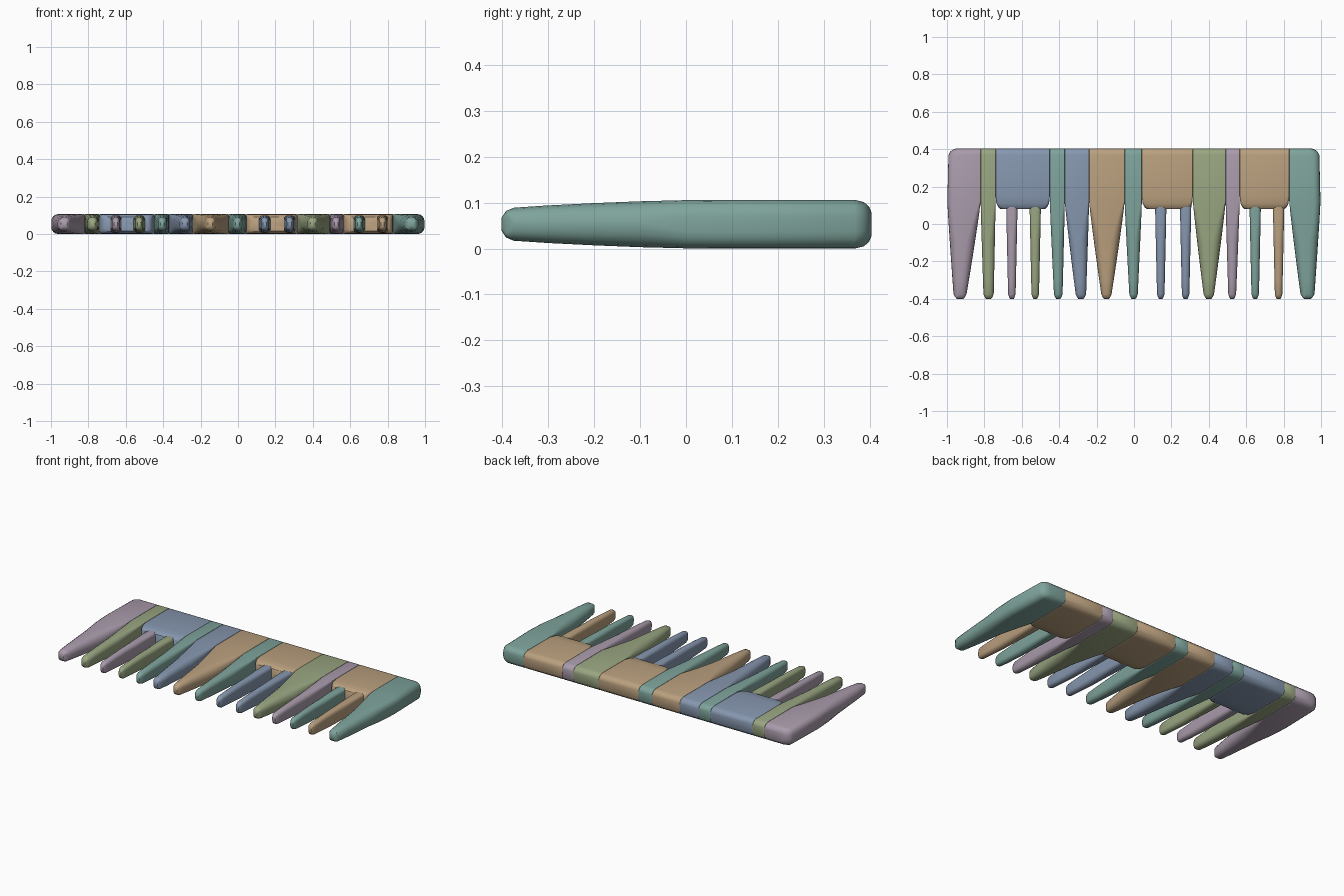
import bpy, bmesh, math

cube = bpy.data.objects.get("Cube")
if cube:
    bpy.data.objects.remove(cube, do_unlink=True)


def material(name, rgb):
    m = bpy.data.materials.new(name)
    m.use_nodes = True
    m.diffuse_color = (*rgb, 1)
    m.node_tree.nodes["Principled BSDF"].inputs["Base Color"].default_value = (*rgb, 1)
    return m


MAUVE = material("mauve", (0.40, 0.33, 0.41))
TEAL = material("teal", (0.21, 0.37, 0.33))
OLIVE = material("olive", (0.32, 0.38, 0.22))
BLUE = material("slate blue", (0.24, 0.31, 0.43))
TAN = material("tan", (0.49, 0.35, 0.21))

MID = 0.053     # height of the centre plane
HALF = 0.053    # half thickness of the spine
BACK = [(0.404, 0.026), (0.399, 0.038), (0.388, 0.048), (0.368, HALF)]


def ring(bm, y, x0, x1, h, r0, r1):
    """Rounded rectangle in the xz plane; r0 and r1 round its two sides."""
    verts = []
    for i, (sx, sz) in enumerate([(1, 1), (-1, 1), (-1, -1), (1, -1)]):
        r = min(r1 if sx > 0 else r0, (x1 - x0) * 0.48, h * 0.9)
        cx = (x1 - r) if sx > 0 else (x0 + r)
        for k in range(5):
            a = math.radians(90 * i + 22.5 * k)
            verts.append(bm.verts.new((cx + r * math.cos(a), y,
                                       MID + sz * (h - r) + r * math.sin(a))))
    return verts


def loft(name, mat, stations):
    bm = bmesh.new()
    rings = [ring(bm, *s) for s in stations]
    n = len(rings[0])
    for a, b in zip(rings, rings[1:]):
        for i in range(n):
            j = (i + 1) % n
            bm.faces.new((a[i], a[j], b[j], b[i]))
    bm.faces.new(rings[0])
    bm.faces.new(rings[-1])
    bmesh.ops.recalc_face_normals(bm, faces=bm.faces)
    me = bpy.data.meshes.new(name)
    bm.to_mesh(me)
    bm.free()
    me.materials.append(mat)
    ob = bpy.data.objects.new(name, me)
    bpy.context.collection.objects.link(ob)
    bpy.ops.object.select_all(action="DESELECT")
    ob.select_set(True)
    bpy.context.view_layer.objects.active = ob
    bpy.ops.object.shade_smooth_by_angle(angle=math.radians(40))


def taper(x0, x1, t0, t1, start, r0, r1):
    """Stations from the spine down to the narrow blunt tip."""
    out = []
    for y, h in [(0.06, HALF), (0.0, 0.0525), (-0.1, 0.050),
                 (-0.2, 0.046), (-0.3, 0.041), (-0.375, 0.036)]:
        if y > start:
            continue
        f = (start - y) / (start + 0.375)
        f = f ** 1.1
        a, b = x0 + (t0 - x0) * f, x1 + (t1 - x1) * f
        soft = 0.008 + 0.3 * (b - a) * min(1, f * 2.5)
        out.append((y, a, b, h, max(r0, soft), max(r1, soft)))
    w = (t1 - t0) * 0.14
    out.append((-0.392, t0 + w, t1 - w, 0.029, 0.012, 0.012))
    out.append((-0.402, t0 + 2 * w, t1 - 2 * w, 0.014, 0.008, 0.008))
    return out


def long_tooth(name, mat, x0, x1, t0, t1, end=0):
    """Tooth running the full depth; end = -1 or 1 rounds the outer side."""
    r0 = 0.036 if end < 0 else 0.004
    r1 = 0.036 if end > 0 else 0.004
    st = []
    for (y, h), cut in zip(BACK, (0.05, 0.032, 0.016, 0.006)):
        a = x0 + (cut if end < 0 else 0)
        b = x1 - (cut if end > 0 else 0)
        st.append((y, a, b, h, r0, r1))
    st.append((0.12, x0, x1, HALF, r0, r1))
    loft(name, mat, st + taper(x0, x1, t0, t1, 0.12, r0, r1))


def short_tooth(name, mat, c):
    st = [(0.14, c - 0.031, c + 0.031, 0.044, 0.018, 0.018)]
    st += [(y, a, b, min(h, 0.047), r, s) for y, a, b, h, r, s in
           taper(c - 0.031, c + 0.031, c - 0.02, c + 0.02, 0.14, 0.018, 0.018)]
    loft(name, mat, st)


def block(name, mat, x0, x1):
    st = [(y, x0, x1, h, 0.004, 0.004) for y, h in BACK]
    for y, inset, h, r in [(0.15, 0, HALF, 0.006), (0.11, 0.004, 0.051, 0.014),
                           (0.09, 0.014, 0.046, 0.02), (0.08, 0.026, 0.038, 0.02)]:
        st.append((y, x0 + inset, x1 - inset, h, r, r))
    loft(name, mat, st)


# Full-depth teeth: name, colour, spine edges, tip edges, rounded end
for spec in [
    ("right_end_tooth", MAUVE, -0.998, -0.82, -0.965, -0.895, -1),
    ("right_thin_tooth", OLIVE, -0.82, -0.74, -0.805, -0.75),
    ("right_teal_tooth", TEAL, -0.45, -0.37, -0.428, -0.382),
    ("right_blue_tooth", BLUE, -0.37, -0.24, -0.312, -0.256),
    ("wide_tan_tooth", TAN, -0.24, -0.05, -0.175, -0.12),
    ("centre_tooth", TEAL, -0.05, 0.042, -0.025, 0.02),
    ("wide_olive_tooth", OLIVE, 0.315, 0.49, 0.372, 0.428),
    ("left_mauve_tooth", MAUVE, 0.49, 0.565, 0.504, 0.546),
    ("left_end_tooth", TEAL, 0.83, 0.997, 0.89, 0.965, 1),
]:
    long_tooth(*spec)

# Spine blocks
block("right_block", BLUE, -0.74, -0.45)
block("middle_block", TAN, 0.042, 0.315)
block("left_block", TAN, 0.565, 0.83)

# Short teeth set into the blocks
for name, mat, c in [
    ("right_short_tooth_outer", MAUVE, -0.653),
    ("right_short_tooth_inner", OLIVE, -0.528),
    ("middle_short_tooth_right", BLUE, 0.143),
    ("middle_short_tooth_left", BLUE, 0.276),
    ("left_short_tooth_inner", TEAL, 0.648),
    ("left_short_tooth_outer", TAN, 0.773),
]:
    short_tooth(name, mat, c)
